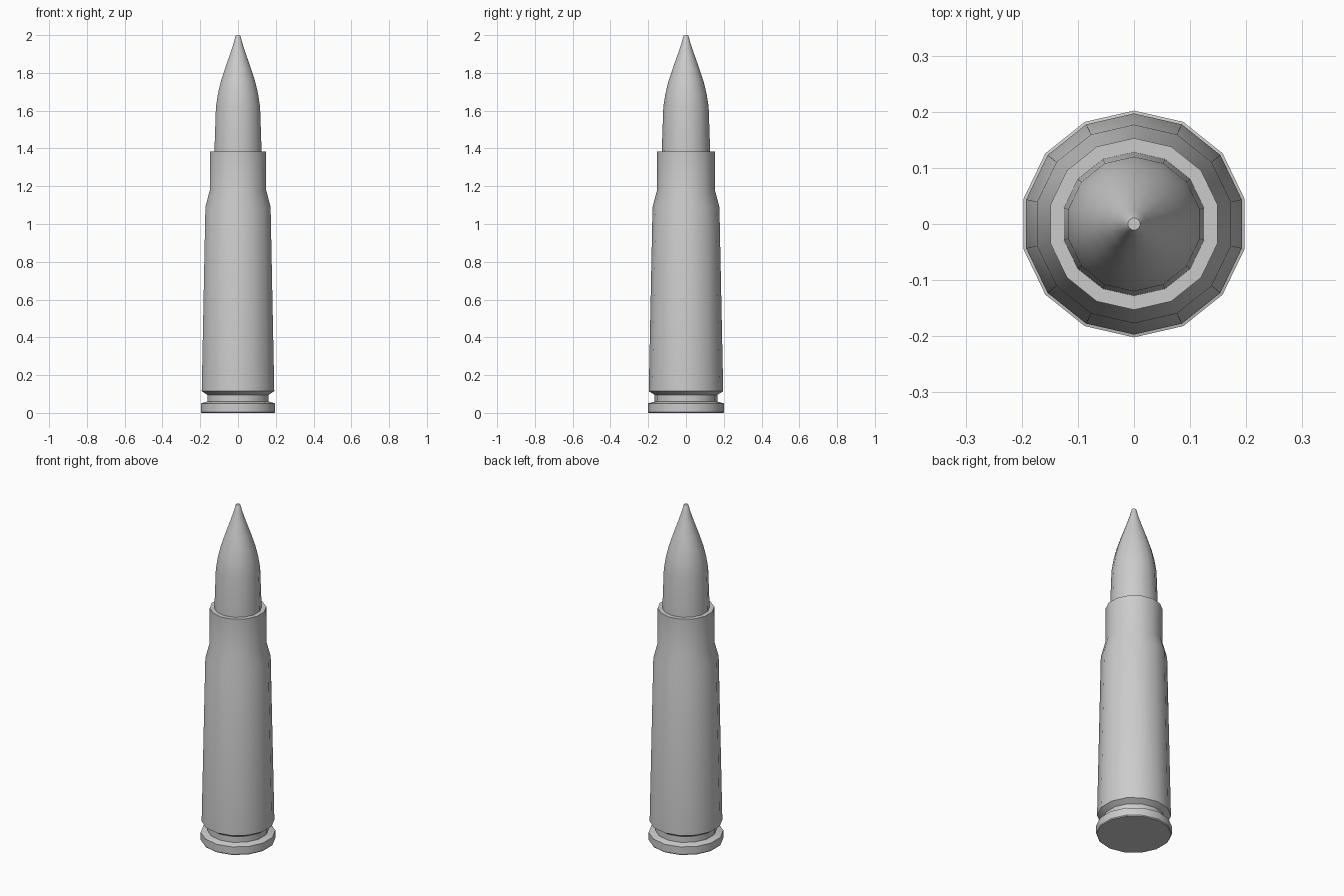
import bpy, math

cube = bpy.data.objects.get("Cube")
if cube:
    bpy.data.objects.remove(cube)

SIDES = 14

grey = bpy.data.materials.new("plain grey")
grey.use_nodes = True
colour = (0.6, 0.6, 0.6, 1)
grey.diffuse_color = colour
grey.node_tree.nodes["Principled BSDF"].inputs["Base Color"].default_value = colour


def lathe(name, profile):
    """Turn (radius, height) pairs around z and cap both ends."""
    verts, faces = [], []
    for r, z in profile:
        for i in range(SIDES):
            a = math.pi / 2 + math.tau * i / SIDES
            verts.append((r * math.cos(a), r * math.sin(a), z))
    for k in range(len(profile) - 1):
        for i in range(SIDES):
            j = (i + 1) % SIDES
            low, high = k * SIDES, (k + 1) * SIDES
            faces.append((low + i, low + j, high + j, high + i))
    faces.append(tuple(reversed(range(SIDES))))
    faces.append(tuple(range(len(verts) - SIDES, len(verts))))
    mesh = bpy.data.meshes.new(name)
    mesh.from_pydata(verts, [], faces)
    mesh.materials.append(grey)
    obj = bpy.data.objects.new(name, mesh)
    bpy.context.collection.objects.link(obj)
    bpy.ops.object.select_all(action="DESELECT")
    obj.select_set(True)
    bpy.context.view_layer.objects.active = obj
    bpy.ops.object.shade_smooth_by_angle(angle=math.radians(30))
    return obj


# Case: rim, extractor groove, tapered body, shoulder and neck
lathe("case", [(0.198, 0), (0.202, 0.005), (0.202, 0.05), (0.166, 0.06),
               (0.166, 0.095), (0.197, 0.115), (0.177, 1.09),
               (0.153, 1.18), (0.153, 1.385)])

# Pointed tip seated in the neck
lathe("tip", [(0.129, 1.34), (0.128, 1.385), (0.12, 1.62), (0.109, 1.69),
              (0.093, 1.755), (0.07, 1.825), (0.043, 1.9),
              (0.023, 1.96), (0.013, 1.997), (0.011, 2.0)])
